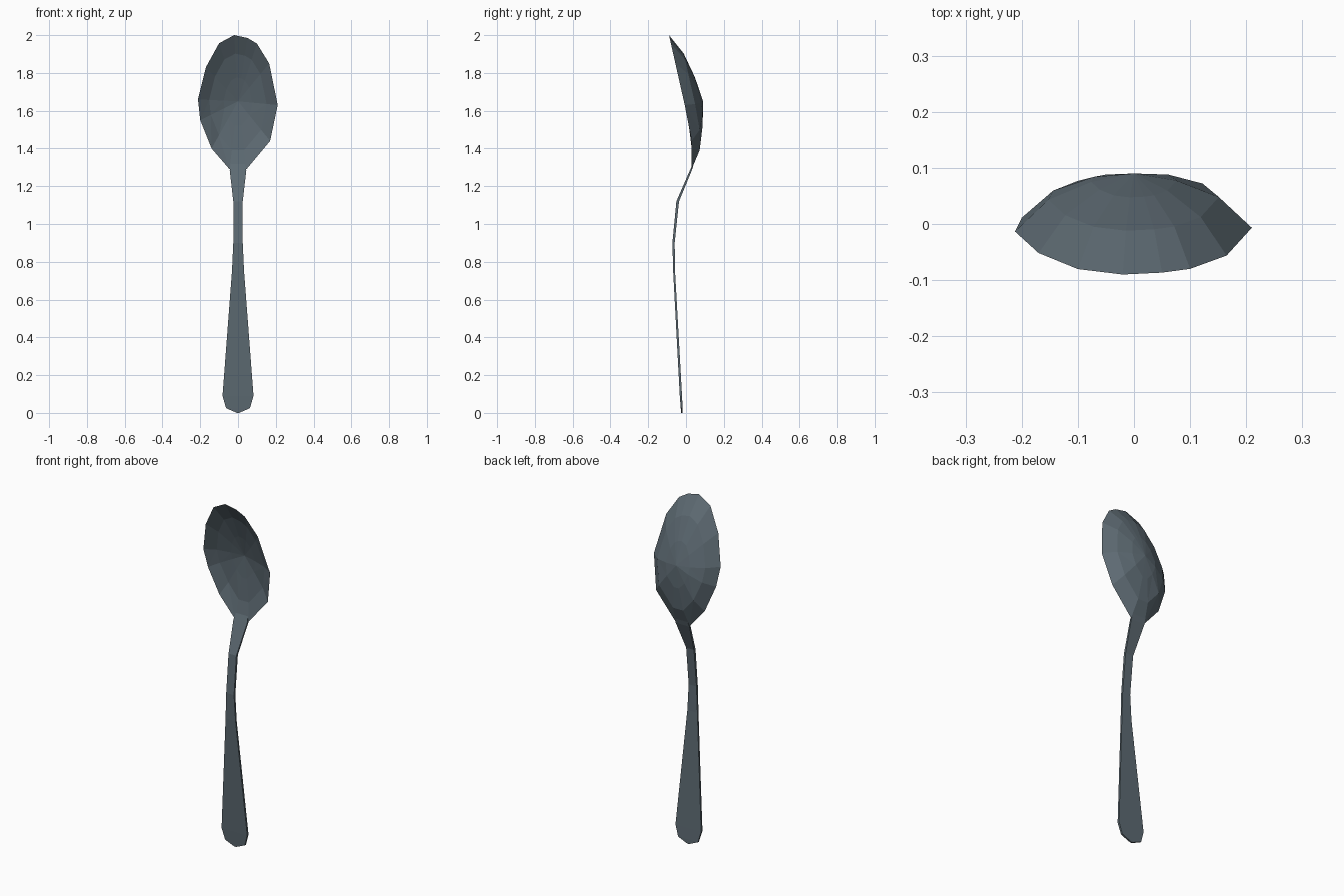
import bpy
import bmesh

if "Cube" in bpy.data.objects:
    bpy.data.objects.remove(bpy.data.objects["Cube"])

steel = bpy.data.materials.new("dark steel")
steel.diffuse_color = (0.11, 0.145, 0.17, 1)
steel.use_nodes = True
steel.node_tree.nodes["Principled BSDF"].inputs["Base Color"].default_value = steel.diffuse_color


def finish(bm, name):
    bmesh.ops.recalc_face_normals(bm, faces=bm.faces)
    mesh = bpy.data.meshes.new(name)
    bm.to_mesh(mesh)
    bm.free()
    mesh.materials.append(steel)
    obj = bpy.data.objects.new(name, mesh)
    bpy.context.collection.objects.link(obj)
    return obj


# Bowl: two dished skins sharing one tilted oval rim
RIM = [(-0.02, 2.0), (0.05, 1.985), (0.10, 1.955), (0.165, 1.85), (0.21, 1.63),
       (0.17, 1.44), (0.045, 1.29), (-0.045, 1.29), (-0.14, 1.40), (-0.20, 1.55),
       (-0.212, 1.66), (-0.17, 1.83), (-0.10, 1.957)]
MID_Z = 1.65


def rim_y(z):
    return min(0.03, -0.09 + 0.225 * (2.0 - z))


def ring(bm, scale, depth, gap):
    verts = []
    for x, z in RIM:
        zz = MID_Z + (z - MID_Z) * scale
        taper = 1 - 1.2 * max(0, 1.6 - zz)
        y = min(rim_y(zz) + depth * taper, 0.088)
        verts.append(bm.verts.new((x * scale, y - gap, zz)))
    return verts


bm = bmesh.new()
edge = ring(bm, 1.0, 0.0, 0.0)
n = len(RIM)
for outer_gap, inner_gap in ((0.0, 0.0), (0.02, 0.03)):
    rings = [edge, ring(bm, 0.72, 0.056, outer_gap), ring(bm, 0.36, 0.087, inner_gap)]
    for a, b in zip(rings, rings[1:]):
        for i in range(n):
            j = (i + 1) % n
            bm.faces.new((a[i], a[j], b[j]))
            bm.faces.new((a[i], b[j], b[i]))
    tip = bm.verts.new((0, 0.09 - inner_gap, MID_Z))
    for i in range(n):
        bm.faces.new((rings[-1][i], rings[-1][(i + 1) % n], tip))
finish(bm, "bowl")

# Handle: thin flat strip, curved at the neck; z, half width, y, half thickness
STATIONS = [(1.34, 0.035, 0.047, 0.001), (1.285, 0.044, 0.026, 0.005),
            (1.12, 0.025, -0.044, 0.007), (0.90, 0.025, -0.066, 0.006),
            (0.75, 0.032, -0.063, 0.005), (0.09, 0.082, -0.027, 0.006),
            (0.025, 0.063, -0.023, 0.005), (0.0, 0.006, -0.022, 0.004)]
bm = bmesh.new()
loops = [[bm.verts.new((sx * w, y + sy * t, z))
          for sx, sy in ((-1, -1), (1, -1), (1, 1), (-1, 1))]
         for z, w, y, t in STATIONS]
for a, b in zip(loops, loops[1:]):
    for i in range(4):
        j = (i + 1) % 4
        bm.faces.new((a[i], a[j], b[j], b[i]))
bm.faces.new(loops[0])
bm.faces.new(loops[-1])
finish(bm, "handle")
